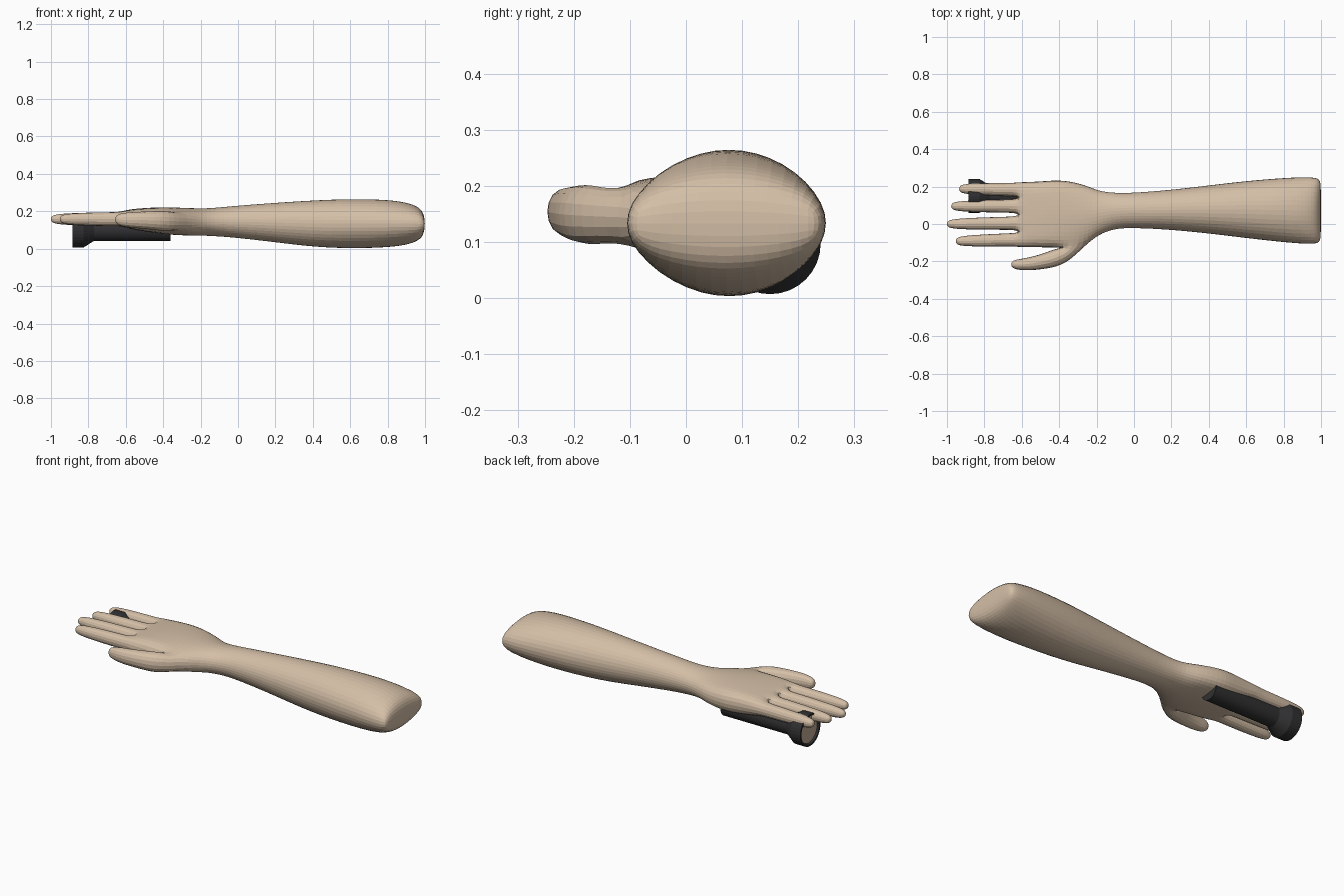
import bpy, bmesh, math
from mathutils import Vector

cube = bpy.data.objects.get("Cube")
if cube:
    bpy.data.objects.remove(cube)


def material(name, rgb, rough=0.6):
    m = bpy.data.materials.new(name)
    m.use_nodes = True
    m.diffuse_color = (*rgb, 1)
    node = next(n for n in m.node_tree.nodes if n.type == 'BSDF_PRINCIPLED')
    node.inputs["Base Color"].default_value = (*rgb, 1)
    node.inputs["Roughness"].default_value = rough
    return m


skin = material("skin", (0.66, 0.52, 0.385))
black = material("black metal", (0.03, 0.03, 0.032))
lens_tan = material("lens tan", (0.52, 0.4, 0.3))


def finish(bm, name, mat):
    bmesh.ops.recalc_face_normals(bm, faces=bm.faces)
    mesh = bpy.data.meshes.new(name)
    bm.to_mesh(mesh)
    bm.free()
    mesh.materials.append(mat)
    obj = bpy.data.objects.new(name, mesh)
    bpy.context.collection.objects.link(obj)
    return obj


def mix(a, b, t):
    return a + (b - a) * t


# Forearm and palm: x, y low, y high, z low, z high, boxiness
STATIONS = [
    (1.0, -.098, .238, .08, .185, .3),
    (.965, -.106, .249, .042, .225, .15),
    (.9, -.105, .25, .02, .247, 0),
    (.8, -.097, .246, .007, .262, 0),
    (.6, -.075, .23, .001, .266, 0),
    (.4, -.05, .206, .01, .258, 0),
    (.2, -.03, .182, .035, .245, 0),
    (.0, -.02, .166, .058, .23, 0),
    (-.1, -.023, .165, .066, .22, 0),
    (-.19, -.055, .175, .071, .214, .1),
    (-.26, -.115, .21, .07, .217, .3),
    (-.38, -.128, .237, .076, .221, .6),
    (-.47, -.126, .231, .088, .219, .75),
    (-.55, -.125, .226, .1, .213, .8),
    (-.61, -.125, .225, .115, .205, .85),
]
COLS = 5
bm = bmesh.new()


def row(x, y0, y1, z0, z1, box, side):
    """Five cage points across the top (side 1) or bottom (side -1)."""
    grow = 1 / mix(.936, .99, box)
    out = []
    for i in range(COLS):
        a = math.radians(18 + 36 * i)
        u = mix(-math.cos(a), i / 2 - 1, box) * grow
        v = mix(math.sin(a), 1, box) * grow * side
        out.append(bm.verts.new((x, (y0 + y1) / 2 + u * (y1 - y0) / 2,
                                 (z0 + z1) / 2 + v * (z1 - z0) / 2)))
    return out


def bridge(a, b):
    for i in range(len(a)):
        j = (i + 1) % len(a)
        bm.faces.new((a[i], a[j], b[j], b[i]))


def limb(loop, path):
    """Extend a four-sided opening along (x, y, z, half width, half height)."""
    centre = sum((v.co for v in loop), Vector()) / 4
    points = [centre] + [Vector(p[:3]) for p in path]
    for k, (x, y, z, w, h) in enumerate(path, 1):
        d = points[min(k + 1, len(path))] - points[k - 1]
        n = Vector((-d.y, d.x, 0)).normalized() * w / .92
        up = Vector((0, 0, h / .92))
        c = points[k]
        ring = [bm.verts.new(p) for p in (c + n + up, c - n + up, c - n - up, c + n - up)]
        bridge(loop, ring)
        loop = ring
    bm.faces.new(loop)


tops = [row(*s, 1) for s in STATIONS]
bottoms = [row(*s, -1) for s in STATIONS]
THUMB_ROW = 10
for k in range(len(STATIONS) - 1):
    a = tops[k] + bottoms[k][::-1]
    b = tops[k + 1] + bottoms[k + 1][::-1]
    for i in range(len(a)):
        j = (i + 1) % len(a)
        if k == THUMB_ROW and j == 0:
            continue
        bm.faces.new((a[i], a[j], b[j], b[i]))

# Closed elbow end
for i in range(COLS - 1):
    bm.faces.new((tops[0][i], tops[0][i + 1], bottoms[0][i + 1], bottoms[0][i]))

# Four fingers, tip x and tip y
FINGERS = [(-.955, -.092), (-1.003, 0), (-.98, .095), (-.937, .188)]
STEPS = [(0, 1), (.3, .97), (.65, .88), (.9, .74), (1, .42)]
for i, (tip_x, tip_y) in enumerate(FINGERS):
    t, b = tops[-1], bottoms[-1]
    base_y = (t[i].co.y + t[i + 1].co.y) / 2
    limb([t[i], t[i + 1], b[i + 1], b[i]],
         [(mix(-.65, tip_x, s), mix(base_y, tip_y, s), .158, .035 * r, .037 * r)
          for s, r in STEPS])

# Thumb
p, q = THUMB_ROW, THUMB_ROW + 1
limb([tops[p][0], tops[q][0], bottoms[q][0], bottoms[p][0]],
     [(-.385, -.172, .148, .05, .056), (-.48, -.2, .152, .041, .047),
      (-.57, -.216, .154, .034, .042), (-.632, -.217, .155, .027, .034),
      (-.658, -.215, .156, .014, .018)])

arm = finish(bm, "forearm_and_hand", skin)
sub = arm.modifiers.new("rounding", 'SUBSURF')
sub.levels = sub.render_levels = 2


# Torch held under the palm
def lathe(name, profile, mat, sides=32):
    bm = bmesh.new()
    rings = []
    for x, r in profile:
        rings.append([bm.verts.new((x, .15 + r * math.cos(a), .097 + r * math.sin(a)))
                      for a in (math.tau * k / sides for k in range(sides))])
    for a, b in zip(rings, rings[1:]):
        for i in range(sides):
            j = (i + 1) % sides
            bm.faces.new((a[i], a[j], b[j], b[i]))
    bm.faces.new(rings[0])
    bm.faces.new(rings[-1])
    return finish(bm, name, mat)


lathe("torch_body", [(-.87, .076), (-.886, .08), (-.886, .09), (-.825, .09),
                     (-.77, .055), (-.36, .055)], black)
lathe("torch_lens", [(-.876, .075), (-.871, .075)], lens_tan)
